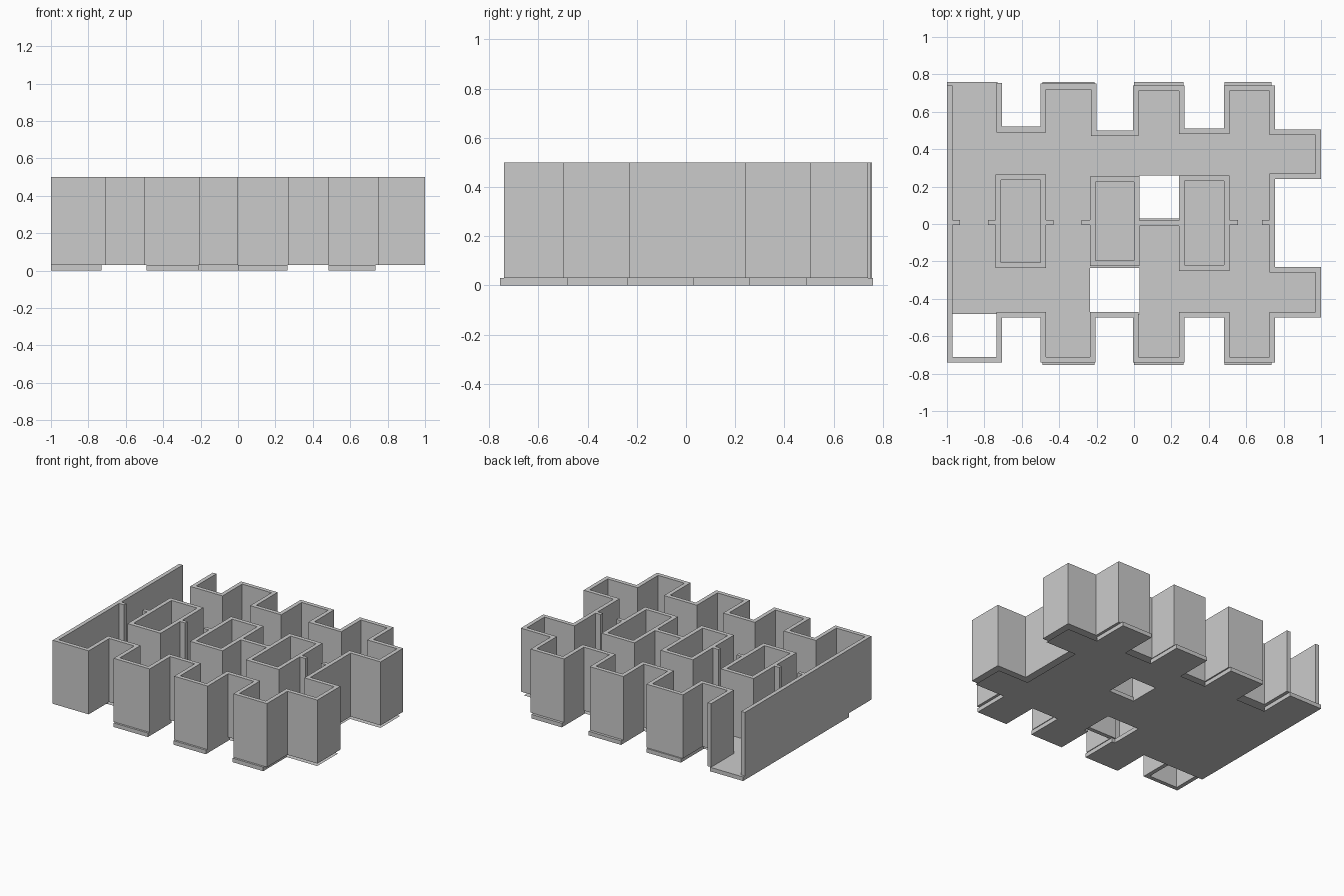
import bpy, bmesh
from mathutils import Vector

if "Cube" in bpy.data.objects:
    bpy.data.objects.remove(bpy.data.objects["Cube"])

T, Z0, Z1 = 0.03, 0.03, 0.5


def finish(name, bm):
    bmesh.ops.remove_doubles(bm, verts=bm.verts, dist=1e-5)
    bmesh.ops.recalc_face_normals(bm, faces=bm.faces)
    me = bpy.data.meshes.new(name)
    bm.to_mesh(me)
    bm.free()
    ob = bpy.data.objects.new(name, me)
    bpy.context.collection.objects.link(ob)
    return ob


def wall(name, pts, closed):
    """Wall of thickness T lying on the left of the outline."""
    pts = [Vector(p) for p in pts]
    n = len(pts)
    segs = n if closed else n - 1
    normals = []
    for i in range(segs):
        d = (pts[(i + 1) % n] - pts[i]).normalized()
        normals.append(Vector((-d.y, d.x)))
    bm = bmesh.new()
    rings = []
    for i, p in enumerate(pts):
        if closed or 0 < i < n - 1:
            off = normals[i - 1] + normals[i]
        else:
            off = normals[0] if i == 0 else normals[-1]
        q = p + off * T
        rings.append([bm.verts.new((v.x, v.y, z))
                      for v, z in ((p, Z0), (q, Z0), (q, Z1), (p, Z1))])
    for i in range(segs):
        a, b = rings[i], rings[(i + 1) % n]
        for k in range(4):
            m = (k + 1) % 4
            bm.faces.new((a[k], a[m], b[m], b[k]))
    if not closed:
        bm.faces.new(rings[0])
        bm.faces.new(rings[-1])
    return finish(name, bm)


def box(name, x0, x1, y0, y1):
    bm = bmesh.new()
    bmesh.ops.create_cube(bm, size=1)
    for v in bm.verts:
        v.co = (x1 if v.co.x > 0 else x0, y1 if v.co.y > 0 else y0,
                Z1 if v.co.z > 0 else Z0)
    return finish(name, bm)


# Floor: thin hollow slab on a cell grid, open at its recessed edges
xs = [-1, -.73, -.49, -.235, -.21, 0, .03, .24, .265, .485, .735, .985]
ys = [-.755, -.48, -.235, .03, .26, .49, .76]
NX, NY = len(xs) - 1, len(ys) - 1


def hole(i, j):
    return (j == 0 and i == 0) or (j == 1 and i in (3, 4, 5)) or (j == 3 and i == 6)


def solid(i, j):
    if not (0 <= i < NX and 0 <= j < NY) or hole(i, j):
        return False
    if j in (0, 5):
        return i in (2, 3, 5, 6, 7, 9) or (i == 0 and j == 5)
    return i < 10 or j in (1, 4)


bm = bmesh.new()
for i in range(NX):
    for j in range(NY):
        if not solid(i, j):
            continue
        c = [(xs[i], ys[j]), (xs[i + 1], ys[j]),
             (xs[i + 1], ys[j + 1]), (xs[i], ys[j + 1])]
        for z in (0, Z0):
            bm.faces.new([bm.verts.new((x, y, z)) for x, y in c])
        for k, (di, dj) in enumerate(((0, -1), (1, 0), (0, 1), (-1, 0))):
            a, b = i + di, j + dj
            if not solid(a, b) and (j in (0, 5) or a < 0 or hole(a, b)):
                p, q = c[k], c[(k + 1) % 4]
                bm.faces.new([bm.verts.new(v) for v in
                              ((*p, 0), (*q, 0), (*q, Z0), (*p, Z0))])
finish("floor", bm)

# Crenellated outer wall, open at the back left bay
outline = [(-1, .74), (-1, -.74), (-.705, -.74), (-.705, -.5)]
for x0, x1 in ((-.5, -.205), (-.005, .27), (.48, .755)):
    outline += [(x0, -.5), (x0, -.74), (x1, -.74), (x1, -.5)]
outline += [(1, -.5), (1, -.23), (.755, -.23), (.755, .24), (1, .24), (1, .505)]
for x0, x1, ya, top, yb in ((.48, .755, .505, .74, .51), (-.005, .27, .51, .74, .5),
                            (-.5, -.2, .5, .75, .52)):
    outline += [(x1, ya), (x1, top), (x0, top), (x0, yb)]
outline += [(-.705, .52), (-.705, .755)]
wall("outer_wall", outline, False)

# Inner rectangular shafts
for n, (x0, x1, y0, y1) in enumerate(((-.74, -.47, -.235, .265),
                                      (-.235, .03, -.225, .255),
                                      (.24, .51, -.25, .26))):
    wall(f"inner_shaft_{n + 1}", [(x0, y0), (x1, y0), (x1, y1), (x0, y1)], True)

# Door jamb stubs and the connecting wall
for n, (x0, x1) in enumerate(((-.97, -.93), (-.78, -.74), (-.47, -.43),
                              (-.28, -.235), (.51, .555), (.685, .725))):
    box(f"door_jamb_{n + 1}", x0, x1, -.005, .022)
box("connecting_wall", .03, .24, -.01, .02)
